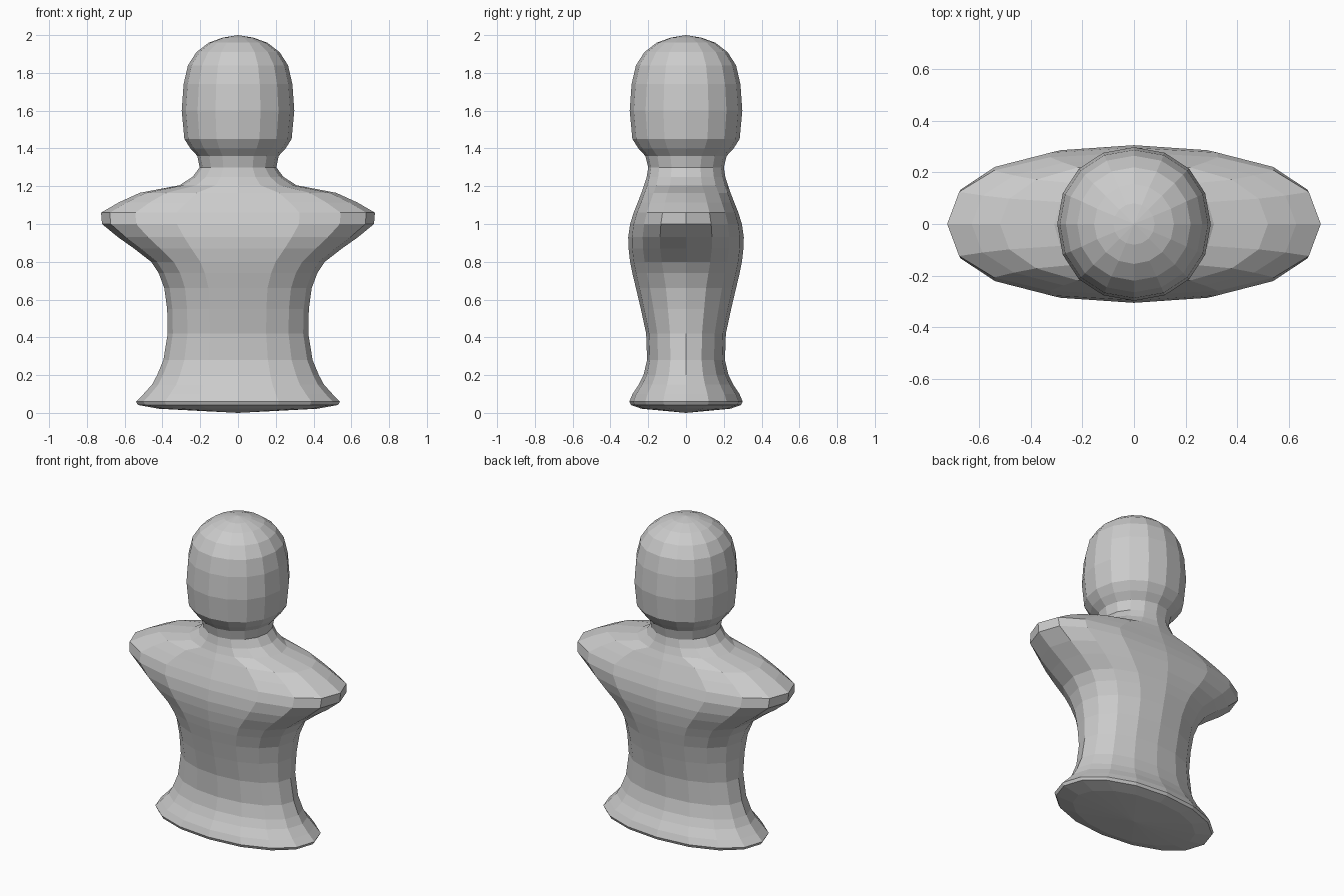
import bpy, bmesh, math

SIDES = 16
# Bust cross-sections: height, half width, half depth, squareness
SECTIONS = [
    (0.022, 0.42, 0.235, 2.0), (0.042, 0.53, 0.292, 2.1), (0.06, 0.54, 0.30, 2.1),
    (0.10, 0.50, 0.283, 2.1), (0.15, 0.455, 0.25, 2.1), (0.20, 0.428, 0.225, 2.1),
    (0.28, 0.395, 0.206, 2.1), (0.42, 0.372, 0.211, 2.1), (0.55, 0.375, 0.239, 2.1),
    (0.66, 0.39, 0.265, 2.1), (0.74, 0.42, 0.284, 2.2), (0.80, 0.46, 0.296, 2.3),
    (0.87, 0.55, 0.304, 2.4), (0.93, 0.635, 0.306, 2.4), (1.0, 0.72, 0.296, 2.4),
    (1.06, 0.725, 0.277, 2.4), (1.115, 0.63, 0.255, 2.3), (1.165, 0.52, 0.236, 2.2),
    (1.205, 0.31, 0.222, 2.0), (1.25, 0.24, 0.208, 2.0), (1.30, 0.203, 0.20, 2.0),
    (1.36, 0.215, 0.215, 2.0), (1.40, 0.252, 0.252, 2.05), (1.45, 0.284, 0.284, 2.1),
    (1.60, 0.298, 0.298, 2.1), (1.74, 0.288, 0.288, 2.1), (1.84, 0.265, 0.265, 2.1),
    (1.91, 0.22, 0.22, 2.1), (1.96, 0.155, 0.155, 2.0), (1.987, 0.08, 0.08, 2.0),
]


def rounded(value, power):
    return math.copysign(abs(value) ** (2 / power), value)


def make_ring(bm, z, width, depth, power):
    angles = [2 * math.pi * i / SIDES for i in range(SIDES)]
    return [bm.verts.new((width * rounded(math.cos(a), power),
                          depth * rounded(math.sin(a), power), z)) for a in angles]


def cap(bm, ring, z):
    tip = bm.verts.new((0, 0, z))
    for i in range(SIDES):
        bm.faces.new((ring[i], ring[(i + 1) % SIDES], tip))


# One continuous skin from base through shoulders and neck to head
bm = bmesh.new()
rings = [make_ring(bm, *s) for s in SECTIONS]
for lower, upper in zip(rings, rings[1:]):
    for i in range(SIDES):
        j = (i + 1) % SIDES
        bm.faces.new((lower[i], lower[j], upper[j], upper[i]))

# Shallow domed base and crown
cap(bm, rings[0], 0.0)
cap(bm, rings[-1], 2.0)
bmesh.ops.recalc_face_normals(bm, faces=bm.faces[:])

mesh = bpy.data.meshes.new("bust")
bm.to_mesh(mesh)
bm.free()
bpy.context.collection.objects.link(bpy.data.objects.new("bust", mesh))
